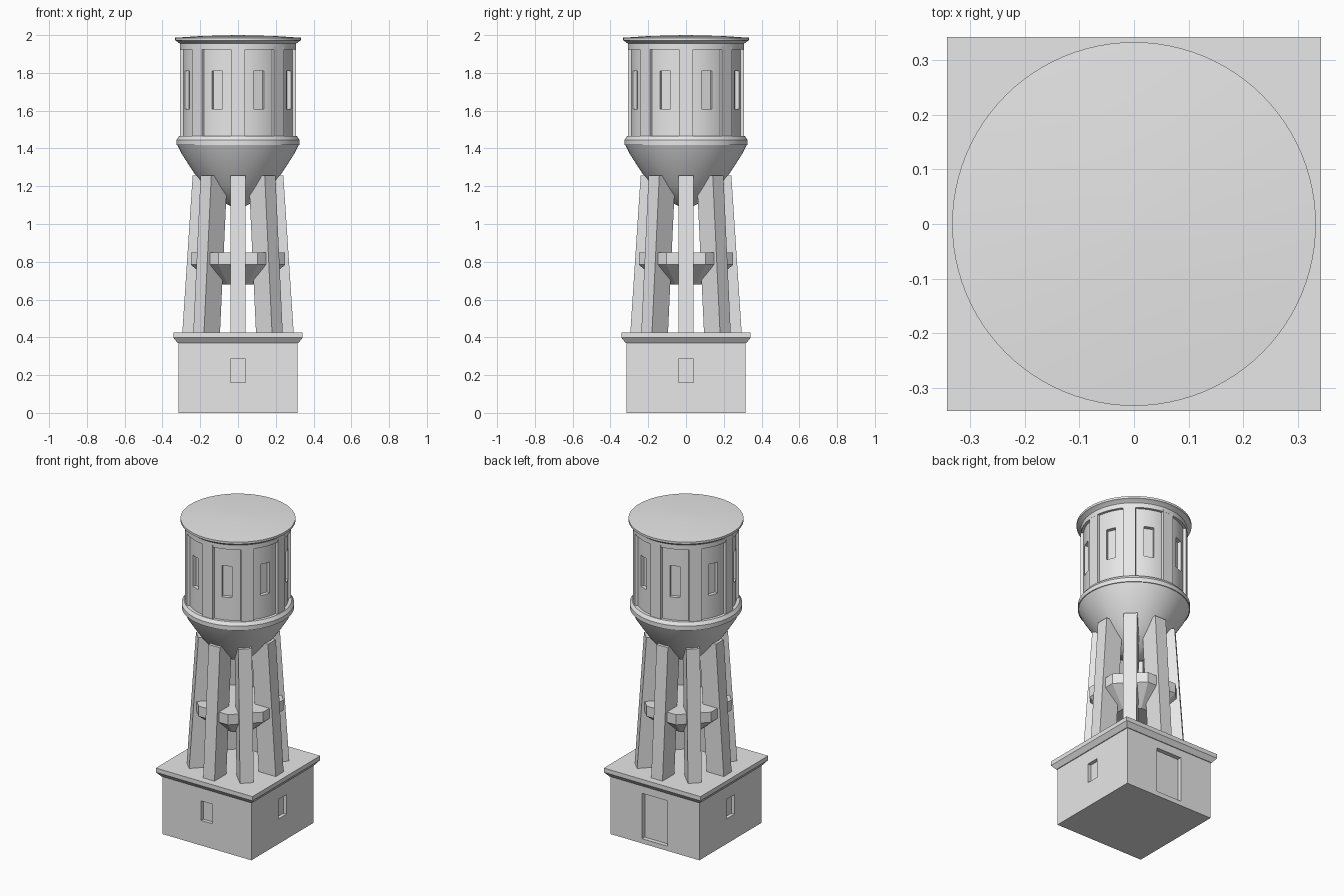
import bpy, bmesh, math
from mathutils import Matrix, Vector

if "Cube" in bpy.data.objects:
    bpy.data.objects.remove(bpy.data.objects["Cube"])

grey = bpy.data.materials.new("concrete_grey")
grey.diffuse_color = (0.8, 0.8, 0.8, 1)
grey.use_nodes = True
grey.node_tree.nodes["Principled BSDF"].inputs["Base Color"].default_value = grey.diffuse_color


def finish(name, bm):
    bmesh.ops.recalc_face_normals(bm, faces=bm.faces)
    me = bpy.data.meshes.new(name)
    bm.to_mesh(me)
    bm.free()
    me.materials.append(grey)
    ob = bpy.data.objects.new(name, me)
    bpy.context.collection.objects.link(ob)
    return ob


def activate(ob):
    bpy.ops.object.select_all(action='DESELECT')
    ob.select_set(True)
    bpy.context.view_layer.objects.active = ob


def smooth(ob):
    activate(ob)
    bpy.ops.object.shade_smooth_by_angle(angle=math.radians(25))


def add_rings(bm, rings):
    """Loft a capped solid through equal-length point rings."""
    vs = [[bm.verts.new(p) for p in r] for r in rings]
    n = len(vs[0])
    for a, b in zip(vs, vs[1:]):
        for i in range(n):
            j = (i + 1) % n
            bm.faces.new((a[i], a[j], b[j], b[i]))
    bm.faces.new(vs[0][::-1])
    bm.faces.new(vs[-1])


def lathe(name, profile, n=96, turn=0.0):
    bm = bmesh.new()
    add_rings(bm, [[(r * math.cos(turn + math.tau * i / n),
                     r * math.sin(turn + math.tau * i / n), z)
                    for i in range(n)] for r, z in profile])
    return finish(name, bm)


def radial_block(bm, angle, half, low, high):
    """Block pointing outward; low/high = (inner r, outer r, z)."""
    rot = Matrix.Rotation(angle, 3, 'Z')
    add_rings(bm, [[rot @ Vector(p) for p in
                    ((a, -half, z), (b, -half, z), (b, half, z), (a, half, z))]
                   for a, b, z in (low, high)])


def cut(ob, bm):
    cutter = finish("cutter", bm)
    cutter.hide_render = True
    mod = ob.modifiers.new("openings", 'BOOLEAN')
    mod.operation = 'DIFFERENCE'
    mod.solver = 'EXACT'
    mod.object = cutter
    activate(ob)
    bpy.ops.object.modifier_apply(modifier=mod.name)
    bpy.data.objects.remove(cutter)


def square(h, z):
    return [(-h, -h, z), (h, -h, z), (h, h, z), (-h, h, z)]


# Square base house with three windows and a rear door
bm = bmesh.new()
add_rings(bm, [square(0.315, 0), square(0.315, 0.375)])
base = finish("base_house", bm)
bm = bmesh.new()
for deg in (-90, 0, 180):
    radial_block(bm, math.radians(deg), 0.04, (0.293, 0.4, 0.16), (0.293, 0.4, 0.285))
radial_block(bm, math.radians(90), 0.09, (0.288, 0.4, 0.03), (0.288, 0.4, 0.32))
cut(base, bm)

# Cornice slab with chamfered underside
bm = bmesh.new()
add_rings(bm, [square(0.32, 0.37), square(0.342, 0.398), square(0.342, 0.425)])
finish("base_cornice", bm)

# Eight tapering-in legs
for k in range(8):
    bm = bmesh.new()
    radial_block(bm, k * math.tau / 8, 0.04, (0.175, 0.295, 0.42), (0.12, 0.24, 1.257))
    finish("leg_%d" % (k + 1), bm)

# Octagonal brace platform between the legs
c = 1 / math.cos(math.pi / 8)
lathe("brace_platform", [(0.13 * c, 0.68), (0.25 * c, 0.785), (0.25 * c, 0.85)],
      8, math.pi / 8)

# Tank bowl
smooth(lathe("tank_bowl", [(0.02, 1.085), (0.12, 1.135), (0.18, 1.203), (0.225, 1.26),
                           (0.262, 1.315), (0.298, 1.372), (0.322, 1.42)]))

# Ring at the foot of the drum
smooth(lathe("tank_ring", [(0.326, 1.418), (0.326, 1.445), (0.312, 1.465), (0.28, 1.465)]))

# Drum wall with recessed windows
drum = lathe("tank_drum", [(0.292, 1.43), (0.292, 1.96)])
bm = bmesh.new()
for k in range(8):
    radial_block(bm, (k + 0.5) * math.tau / 8, 0.03,
                 (0.268, 0.4, 1.61), (0.268, 0.4, 1.81))
cut(drum, bm)
smooth(drum)

# Pilasters between the windows
for k in range(8):
    bm = bmesh.new()
    radial_block(bm, k * math.tau / 8, 0.036, (0.27, 0.307, 1.45), (0.27, 0.307, 1.94))
    finish("pilaster_%d" % (k + 1), bm)

# Upper band, eave and shallow roof
smooth(lathe("tank_top_band", [(0.28, 1.925), (0.308, 1.925), (0.308, 1.962), (0.28, 1.962)]))
smooth(lathe("roof", [(0.308, 1.955), (0.325, 1.968), (0.333, 1.972), (0.333, 1.986),
                      (0.2, 1.995), (0.01, 2.0)]))
